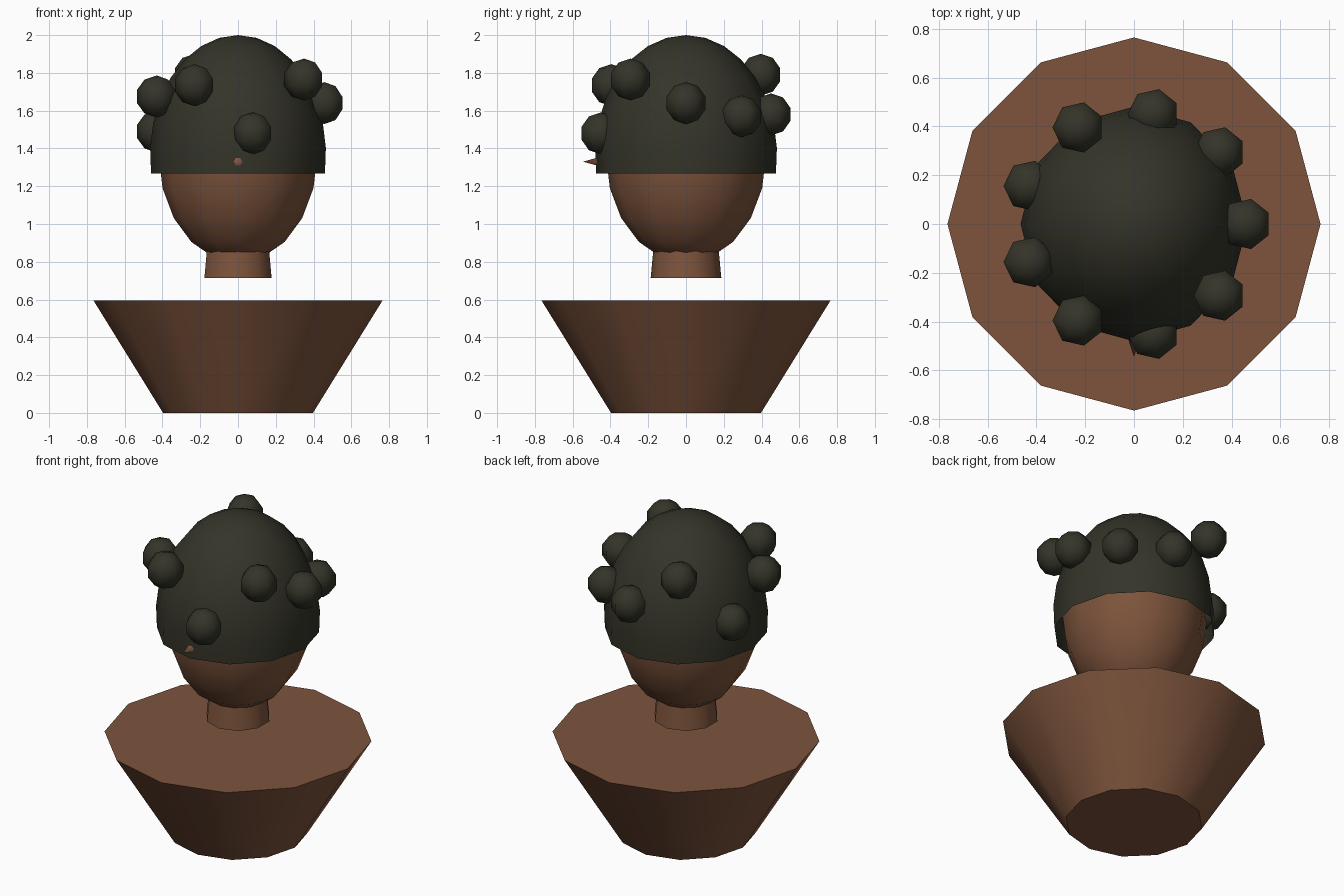
import bpy, bmesh, math
from math import sin, cos, pi, radians

if "Cube" in bpy.data.objects:
    bpy.data.objects.remove(bpy.data.objects["Cube"])


def material(name, rgb):
    m = bpy.data.materials.new(name)
    m.diffuse_color = (*rgb, 1)
    m.use_nodes = True
    m.node_tree.nodes["Principled BSDF"].inputs["Base Color"].default_value = m.diffuse_color
    return m


SKIN = material("brown_skin", (0.205, 0.088, 0.045))
HAIR = material("dark_hair", (0.034, 0.034, 0.022))
NOSE = material("reddish_brown", (0.23, 0.095, 0.058))


def lathe(name, profile, sides, mat, start=0.0, scale=(1, 1, 1), loc=(0, 0, 0),
          rot=(0, 0, 0), caps=True, smooth=180):
    """Revolve a bottom-to-top (radius, z) profile around z."""
    bm = bmesh.new()
    rings = []
    for r, z in profile:
        if r < 1e-5:
            rings.append([bm.verts.new((0, 0, z))])
        else:
            angles = [start + 2 * pi * i / sides for i in range(sides)]
            rings.append([bm.verts.new((r * cos(a), r * sin(a), z)) for a in angles])
    for lo, hi in zip(rings, rings[1:]):
        for i in range(sides):
            j = (i + 1) % sides
            quad = [lo[i % len(lo)], lo[j % len(lo)], hi[j % len(hi)], hi[i % len(hi)]]
            bm.faces.new(list(dict.fromkeys(quad)))
    if caps:
        if len(rings[0]) > 1:
            bm.faces.new(rings[0][::-1])
        if len(rings[-1]) > 1:
            bm.faces.new(rings[-1])
    me = bpy.data.meshes.new(name)
    bm.to_mesh(me)
    bm.free()
    me.materials.append(mat)
    ob = bpy.data.objects.new(name, me)
    ob.location, ob.rotation_euler, ob.scale = loc, rot, scale
    bpy.context.collection.objects.link(ob)
    bpy.ops.object.select_all(action='DESELECT')
    ob.select_set(True)
    bpy.context.view_layer.objects.active = ob
    if smooth == 180:
        bpy.ops.object.shade_smooth()
    else:
        bpy.ops.object.shade_smooth_by_angle(angle=radians(smooth))
    return ob


def arc(rings, sweep=180):
    """Unit sphere profile from `sweep` degrees below the top pole up to it."""
    pts = [radians(sweep) * (rings - i) / rings for i in range(rings + 1)]
    return [(abs(sin(t)), cos(t)) for t in pts]


# Shoulders: tapered block, and the floating neck
lathe("shoulders", [(0.397, 0), (0.765, 0.595)], 12, SKIN, smooth=40)
lathe("neck", [(0.187, 0.715), (0.16, 1.0)], 10, SKIN, start=pi / 2, smooth=40)

# Head and open hair shell around it
CENTRE = (0, 0, 1.366)
lathe("head", arc(10), 12, SKIN, start=pi, scale=(0.42, 0.424, 0.57), loc=CENTRE)
lathe("hair_cap", arc(8, 99), 12, HAIR, start=pi, scale=(0.466, 0.482, 0.634),
      loc=CENTRE, caps=False)

# Nose: small cone poking through the hair
lathe("nose", [(0.06, 0), (0, 0.185)], 6, NOSE, loc=(0, -0.36, 1.33),
      rot=(pi / 2, 0, 0), smooth=70)

# Ring of hair tufts at varied heights
heights = [1.64, 1.57, 1.58, 1.79, 1.49, 1.675, 1.735, 1.48, 1.765]
for i, z in enumerate(heights):
    a = radians(40 * i)
    lathe(f"hair_tuft_{i + 1}", arc(5), 7, HAIR, start=pi, scale=(0.111,) * 3,
          loc=(0.457 * cos(a), 0.457 * sin(a), z))
